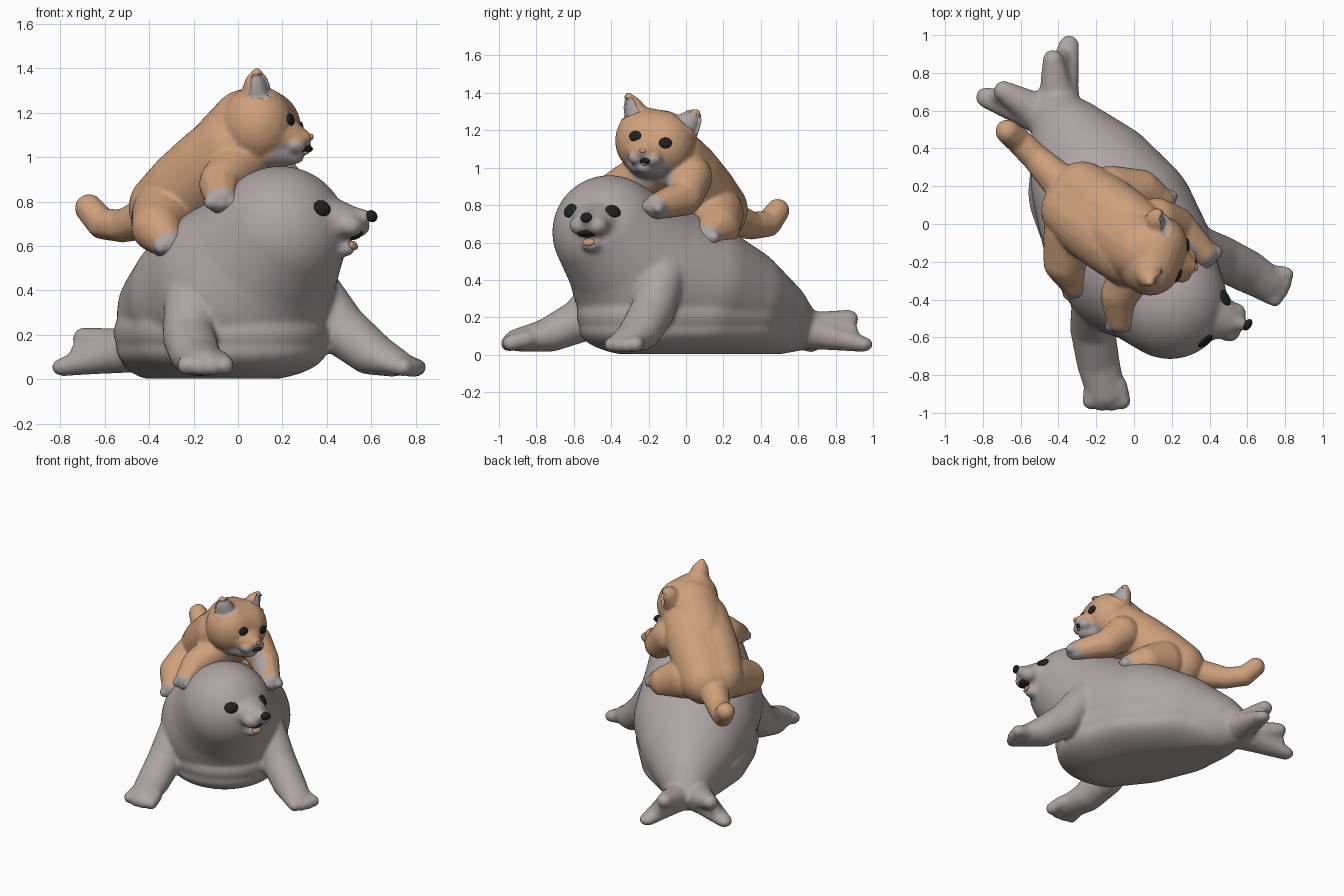
import bpy, bmesh, math
from mathutils import Vector, Matrix
from mathutils.bvhtree import BVHTree

if "Cube" in bpy.data.objects:
    bpy.data.objects.remove(bpy.data.objects["Cube"])


def material(name, rgb):
    m = bpy.data.materials.new(name)
    m.diffuse_color = (*rgb, 1)
    m.use_nodes = True
    m.node_tree.nodes["Principled BSDF"].inputs["Base Color"].default_value = m.diffuse_color
    return m


GREY = material("soft grey fur", (0.42, 0.375, 0.37))
ORANGE = material("ginger fur", (0.62, 0.355, 0.20))
DARK = material("near black", (0.016, 0.015, 0.016))
TONGUE = material("tongue peach", (0.55, 0.30, 0.19))


def blob(bm, p, r, rz):
    """One ellipsoid of clay."""
    m = Matrix.Translation(p) @ Matrix.Diagonal((r, r, rz, 1))
    bmesh.ops.create_icosphere(bm, subdivisions=4 if r > 0.2 else 3 if r > 0.1 else 2,
                               radius=1, matrix=m)


def chain(bm, *pts):
    """Ellipsoids swept along points (x, y, z, r[, rz])."""
    pts = [p if len(p) == 5 else (*p, p[3]) for p in pts]
    for a, b in zip(pts, pts[1:]):
        d = (Vector(b[:3]) - Vector(a[:3])).length
        n = max(2, math.ceil(d / (0.14 * min(a[3], b[3], a[4], b[4]) + 0.006)))
        for i in range(n + 1):
            q = [u + (v - u) * i / n for u, v in zip(a, b)]
            blob(bm, q[:3], q[3], q[4])


def toes(bm, base, tip, side, r, n=4):
    """A fan of toes between a foot and its front edge."""
    base, tip, side = Vector(base), Vector(tip), Vector(side)
    for i in range(n):
        t = 2 * i / (n - 1) - 1
        back = (tip - base) * (0.12 * t * t)
        chain(bm, (*(base + side * t * 0.8), r), (*(tip + side * t - back), r * 0.95))


def sculpt(name, bm, voxel, smooth, mats):
    """Fuse the clay into a single smooth skin."""
    me = bpy.data.meshes.new(name)
    bm.to_mesh(me)
    bm.free()
    ob = bpy.data.objects.new(name, me)
    bpy.context.collection.objects.link(ob)
    rm = ob.modifiers.new("fuse", 'REMESH')
    rm.mode = 'VOXEL'
    rm.voxel_size = voxel
    sm = ob.modifiers.new("soften", 'SMOOTH')
    sm.factor, sm.iterations = 0.5, smooth
    bpy.context.view_layer.update()
    dg = bpy.context.evaluated_depsgraph_get()
    skin = bpy.data.meshes.new_from_object(ob.evaluated_get(dg))
    ob.modifiers.clear()
    ob.data = skin
    skin.materials.clear()
    for m in mats:
        skin.materials.append(m)
    for v in skin.vertices:
        v.co.z = max(v.co.z, 0.005)
    for p in skin.polygons:
        p.use_smooth = True
        p.material_index = 0
    return ob


def stick(name, body, p, size, mat, thick=0.016, out=0.0):
    """A flattened button sitting on the skin nearest to p."""
    me = body.data
    tree = BVHTree.FromPolygons([v.co for v in me.vertices],
                                [tuple(f.vertices) for f in me.polygons])
    co, no, _, _ = tree.find_nearest(Vector(p))
    rot = no.to_track_quat('Z', 'Y').to_matrix().to_4x4()
    bm = bmesh.new()
    bmesh.ops.create_uvsphere(bm, u_segments=20, v_segments=12, radius=1,
                              matrix=Matrix.Translation(co + no * out) @ rot
                              @ Matrix.Diagonal((size[0], size[1], thick, 1)))
    for f in bm.faces:
        f.smooth = True
    new = bpy.data.meshes.new(name)
    bm.to_mesh(new)
    bm.free()
    new.materials.append(mat)
    bpy.context.collection.objects.link(bpy.data.objects.new(name, new))


# ---- seal: body, neck and head
bm = bmesh.new()
chain(bm, (-0.42, 0.60, 0.14, 0.125, 0.12), (-0.33, 0.45, 0.21, 0.215, 0.215),
      (-0.19, 0.20, 0.30, 0.355, 0.31), (-0.08, 0.0, 0.36, 0.42, 0.37),
      (0.01, -0.19, 0.40, 0.42, 0.42), (0.08, -0.27, 0.50, 0.37, 0.36),
      (0.19, -0.41, 0.655, 0.305, 0.305))
# broad flat belly, in two overlapping layers
for z, rz, k in ((0.135, 0.145, 0.98), (0.21, 0.20, 1.015)):
    chain(bm, (-0.33, 0.42, z - 0.03, 0.20 * k, rz - 0.03), (-0.19, 0.17, z, 0.365 * k, rz),
          (-0.065, -0.04, z, 0.41 * k, rz), (0.03, -0.20, z, 0.38 * k, rz))
# muzzle, cheeks and lower jaw
chain(bm, (0.36, -0.465, 0.71, 0.16, 0.125), (0.50, -0.51, 0.71, 0.085, 0.07))
chain(bm, (0.50, -0.51, 0.735, 0.05), (0.57, -0.53, 0.73, 0.036))
for c in ((0.505, -0.565, 0.69), (0.535, -0.475, 0.69)):
    blob(bm, c, 0.062, 0.054)
chain(bm, (0.38, -0.465, 0.60, 0.09, 0.07), (0.48, -0.51, 0.585, 0.05, 0.034))
# front flippers
chain(bm, (-0.21, -0.38, 0.42, 0.12), (-0.22, -0.55, 0.19, 0.12),
      (-0.19, -0.73, 0.105, 0.115, 0.09), (-0.155, -0.87, 0.08, 0.105, 0.065))
toes(bm, (-0.15, -0.85, 0.085), (-0.145, -0.95, 0.06), (0.085, 0, 0), 0.048)
chain(bm, (0.32, -0.12, 0.43, 0.12), (0.46, -0.18, 0.23, 0.12),
      (0.60, -0.25, 0.115, 0.115, 0.095), (0.70, -0.31, 0.072, 0.10, 0.06))
toes(bm, (0.70, -0.31, 0.072), (0.787, -0.335, 0.052), (0.03, 0.065, 0), 0.045)
# hind flippers: each a thick web between an upper and a lower lobe
for base, up, low in (((-0.40, 0.64, 0.13), (-0.43, 0.87, 0.19), (-0.345, 0.945, 0.055)),
                      ((-0.49, 0.58, 0.13), (-0.69, 0.705, 0.185), (-0.785, 0.67, 0.055))):
    mid = (Vector(up) + Vector(low)) / 2 - (Vector(up) - Vector(base)) * 0.10
    chain(bm, (*base, 0.11, 0.10), (*up, 0.056, 0.052))
    chain(bm, (*base, 0.11, 0.10), (*low, 0.057, 0.042))
    chain(bm, (*base, 0.10, 0.10), (*mid, 0.042, 0.055))
seal = sculpt("seal_body", bm, 0.014, 7, [GREY])

# seal face
stick("seal_eye_near", seal, (0.375, -0.615, 0.768), (0.047, 0.038), DARK)
stick("seal_eye_far", seal, (0.485, -0.385, 0.772), (0.047, 0.038), DARK)
stick("seal_nose", seal, (0.62, -0.54, 0.735), (0.034, 0.028), DARK, 0.02)
stick("seal_mouth", seal, (0.54, -0.53, 0.632), (0.052, 0.032), DARK, 0.016)
stick("seal_tongue", seal, (0.53, -0.527, 0.608), (0.036, 0.022), TONGUE, 0.014, 0.003)

# ---- kitten: body, broadened sideways, with a full neck
bm = bmesh.new()
SIDE = Vector((0.5, 0.85, 0)).normalized()
for s in (-1, 0, 1):
    o = SIDE * (0.055 * s)
    chain(bm, *[(x + o.x, y + o.y, z, r) for x, y, z, r in
                ((-0.30, 0.12, 0.775, 0.165), (-0.20, 0.04, 0.86, 0.185),
                 (-0.09, -0.04, 0.96, 0.185), (0.0, -0.11, 1.04, 0.175))])
chain(bm, (-0.08, -0.05, 0.98, 0.19), (0.05, -0.14, 1.12, 0.19))
# head
chain(bm, (0.085, -0.215, 1.145, 0.165, 0.178), (0.12, -0.115, 1.125, 0.165, 0.178))
# muzzle and chin
chain(bm, (0.17, -0.195, 1.09, 0.13, 0.10), (0.285, -0.222, 1.085, 0.05, 0.04))
for c in ((0.255, -0.26, 1.055), (0.28, -0.18, 1.045)):
    blob(bm, c, 0.053, 0.042)
chain(bm, (0.13, -0.19, 1.03, 0.13, 0.09), (0.24, -0.215, 1.0, 0.06, 0.035))
# ears: base, tip, opening direction
EARS = [((0.085, -0.26, 1.25), (0.085, -0.31, 1.385), Vector((0.6, -0.78, 0.1))),
        ((0.12, -0.015, 1.20), (0.125, 0.06, 1.295), Vector((0.95, 0.25, 0.1)))]
for a, b, _ in EARS:
    m = Vector(a).lerp(Vector(b), 0.55)
    chain(bm, (*a, 0.085), (*m, 0.06), (*b, 0.019))
# legs and paws: shoulder, joint, paw
PAWS = [((0.0, -0.23, 0.96, 0.12), (-0.08, -0.38, 0.88, 0.10), (-0.075, -0.505, 0.815, 0.075)),
        ((0.12, 0.02, 0.95, 0.12), (0.23, -0.01, 0.84, 0.10), (0.375, -0.155, 0.795, 0.072)),
        ((-0.33, -0.04, 0.74, 0.15), (-0.365, -0.20, 0.685, 0.115), (-0.315, -0.32, 0.615, 0.076)),
        ((-0.12, 0.16, 0.75, 0.15), (0.03, 0.175, 0.685, 0.115), (0.145, 0.12, 0.64, 0.076))]
for leg in PAWS:
    chain(bm, *leg)
    j, p = Vector(leg[1][:3]), Vector(leg[2][:3])
    fwd = (p - j).normalized()
    side = fwd.cross(Vector((0, 0, 1))).normalized() * 0.048
    toes(bm, p, p + fwd * 0.045, side, 0.036, 3)
# tail
chain(bm, (-0.40, 0.23, 0.73, 0.10), (-0.52, 0.35, 0.69, 0.076),
      (-0.61, 0.44, 0.70, 0.072), (-0.67, 0.49, 0.77, 0.066))
cat = sculpt("kitten_body", bm, 0.011, 4, [ORANGE, GREY])

# pale markings: muzzle and chin, paw tips, hollowed inner ears
marks = [(Vector((0.24, -0.22, 0.955)), 0.145)]
for leg in PAWS:
    j, p = Vector(leg[1][:3]), Vector(leg[2][:3])
    marks.append((p + (p - j).normalized() * 0.05 - Vector((0, 0, 0.03)), 0.10))


def ear_depth(c, normal):
    """How far inside an ear opening a point lies, 0 to 1."""
    for a, b, face in EARS:
        a, b = Vector(a), Vector(b)
        t = (c - a).dot(b - a) / (b - a).length_squared
        near = (c - a.lerp(b, min(t, 1))).length < 0.1
        if 0.3 < t < 0.95 and near and normal.dot(face) > 0.35:
            return face, min(1, (normal.dot(face) - 0.35) * 3)
    return None


moves = [(v, ear_depth(v.co, v.normal.copy())) for v in cat.data.vertices]
for f in cat.data.polygons:
    pale = any((f.center - m).length < r for m, r in marks)
    f.material_index = 1 if pale or ear_depth(f.center, f.normal) else 0
for v, hit in moves:
    if hit:
        v.co -= hit[0] * (0.026 * hit[1])

# kitten face
stick("kitten_eye_near", cat, (0.22, -0.265, 1.165), (0.035, 0.029), DARK, 0.012)
stick("kitten_eye_far", cat, (0.28, -0.11, 1.132), (0.035, 0.029), DARK, 0.012)
stick("kitten_nose", cat, (0.345, -0.232, 1.092), (0.018, 0.014), TONGUE, 0.01)
stick("kitten_mouth", cat, (0.315, -0.23, 1.03), (0.04, 0.018), DARK, 0.014)
stick("kitten_tongue", cat, (0.31, -0.23, 1.018), (0.02, 0.011), TONGUE, 0.012, 0.004)
